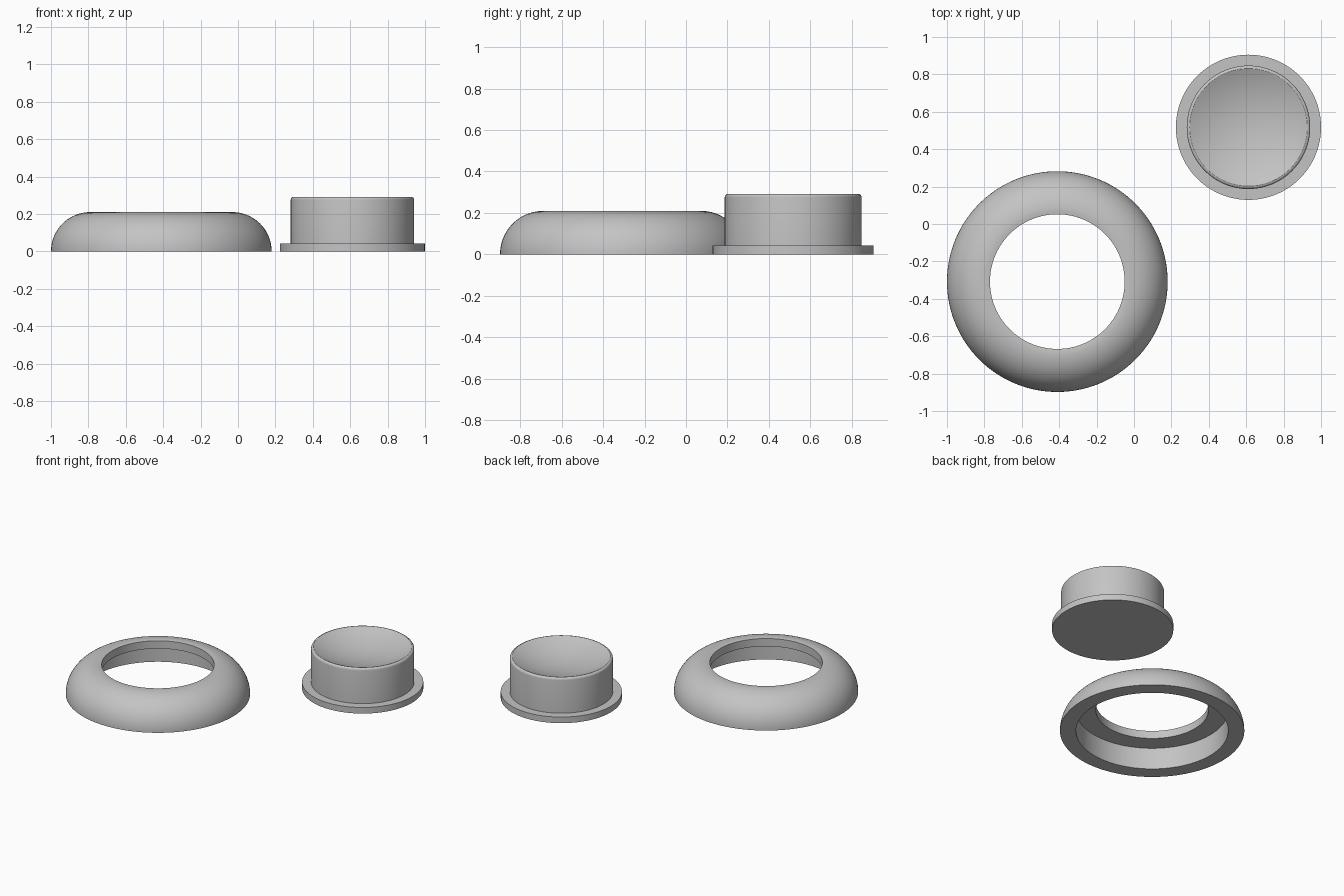
import bpy
import bmesh
from math import sin, cos, pi, radians, sqrt
from mathutils import Vector

cube = bpy.data.objects.get("Cube")
if cube:
    bpy.data.objects.remove(cube, do_unlink=True)

grey = bpy.data.materials.new("light grey")
grey.use_nodes = True
colour = (0.55, 0.55, 0.55, 1)
grey.diffuse_color = colour
grey.node_tree.nodes["Principled BSDF"].inputs["Base Color"].default_value = colour


def lathe(name, profile, location, closed=False, steps=128):
    """Spin an (r, z) profile about a vertical axis."""
    bm = bmesh.new()
    verts = [bm.verts.new((r, 0, z)) for r, z in profile]
    edges = [bm.edges.new(pair) for pair in zip(verts, verts[1:])]
    if closed:
        edges.append(bm.edges.new((verts[-1], verts[0])))
    bmesh.ops.spin(bm, geom=verts + edges, cent=Vector(), axis=(0, 0, 1),
                   angle=2 * pi, steps=steps, use_merge=False)
    bmesh.ops.remove_doubles(bm, verts=bm.verts, dist=0.0001)
    bmesh.ops.recalc_face_normals(bm, faces=bm.faces)
    mesh = bpy.data.meshes.new(name)
    bm.to_mesh(mesh)
    bm.free()
    mesh.materials.append(grey)
    obj = bpy.data.objects.new(name, mesh)
    obj.location = location
    bpy.context.collection.objects.link(obj)
    bpy.ops.object.select_all(action="DESELECT")
    obj.select_set(True)
    bpy.context.view_layer.objects.active = obj
    bpy.ops.object.shade_smooth_by_angle(angle=radians(30))
    return obj


def arc(r, z, radius, start, end, count):
    """Points on an arc in the profile plane, angles in degrees."""
    angles = [radians(start + (end - start) * i / count) for i in range(count + 1)]
    return [(r + radius * cos(a), z + radius * sin(a)) for a in angles]


# Rounded ring with a stepped recess underneath
ring_profile = arc(0.38, 0, 0.21, 0, 90, 20)
ring_profile += [(0.36, 0.207), (0.36, 0.152), (0.487, 0.152), (0.487, 0)]
lathe("ring_cover", ring_profile, (-0.41, -0.308, 0), closed=True)

# Flanged button with a rounded rim and a dished top
rim, top, depth, bevel = 0.314, 0.292, 0.07, 0.016
sphere = (rim ** 2 + depth ** 2) / (2 * depth)
button_profile = [(0, 0), (0.388, 0), (0.388, 0.043), (0.33, 0.043)]
button_profile += arc(0.33 - bevel, top - bevel, bevel, 0, 90, 5)
for i in range(1, 17):
    r = rim * (1 - i / 16)
    button_profile.append((r, top - depth + sphere - sqrt(sphere ** 2 - r ** 2)))
lathe("push_button", button_profile, (0.612, 0.517, 0))
